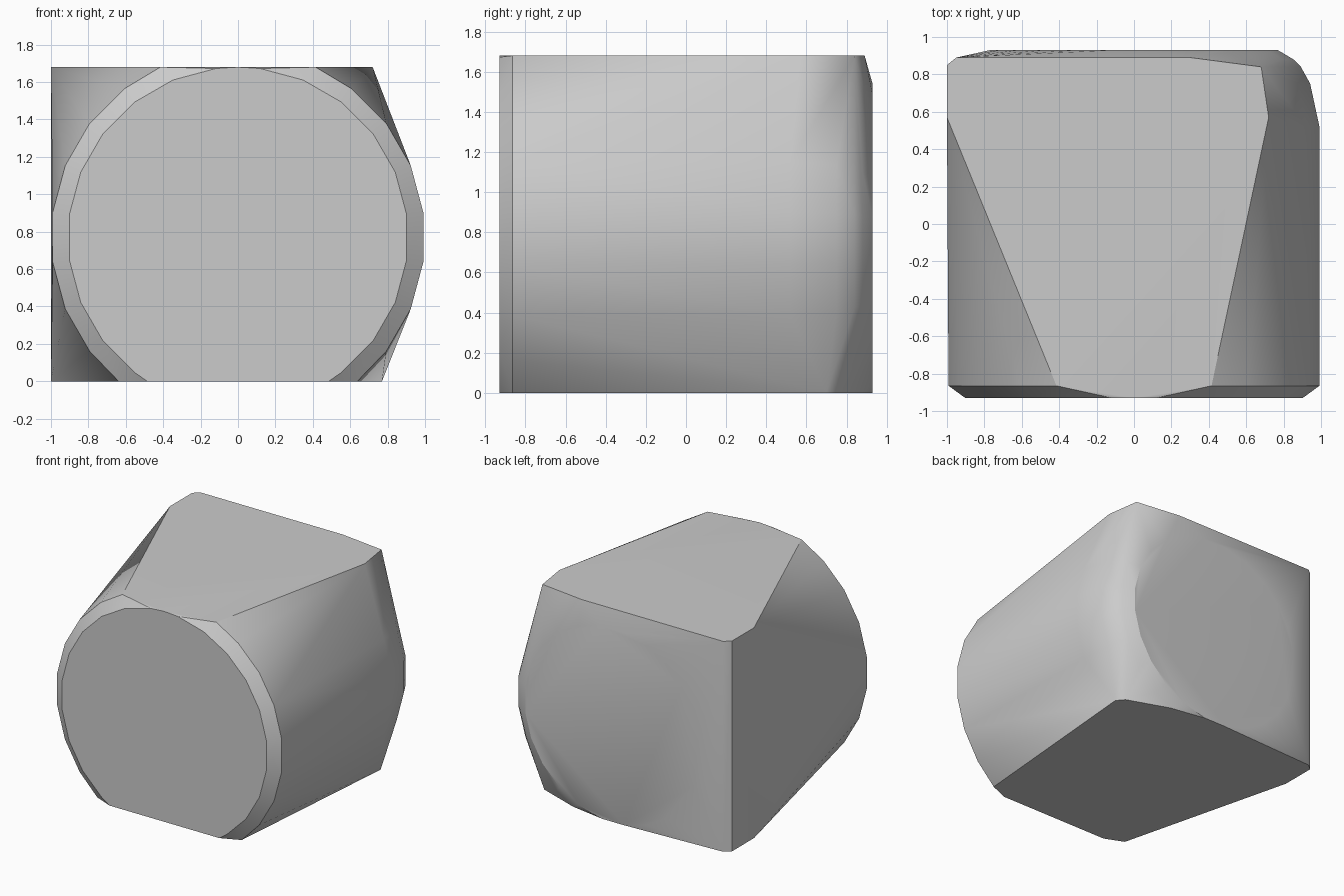
import bpy
import bmesh
from math import sin, cos, radians, sqrt

cube = bpy.data.objects.get("Cube")
if cube:
    bpy.data.objects.remove(cube, do_unlink=True)

TOP = 1.68      # flat upper limit
AXIS = 0.77     # height of the round body's axis
SIDES = 24


def clipped_ring(y, radius):
    """Circle around the y axis, cut off flat at the floor and at TOP."""
    points = []
    for i in range(SIDES):
        a = radians((i + 0.5) * 360 / SIDES)
        z = AXIS + radius * sin(a)
        if 0 <= z <= TOP:
            points.append((radius * cos(a), y, z))
    for limit in (0, TOP):
        rest = radius ** 2 - (limit - AXIS) ** 2
        if rest > 0:
            points += [(s * sqrt(rest), y, limit) for s in (-1, 1)]
    return points


# Round body with a bevelled front and a rounded back
points = []
for y, radius in ((-0.93, 0.91), (-0.865, 1.0), (0.52, 1.0), (0.75, 0.95),
                  (0.84, 0.90), (0.88, 0.86), (0.93, 0.775)):
    points += clipped_ring(y, radius)

# Square rear corners on the flat side
for z in (0, TOP):
    points += [(-1, 0.57, z), (-1, 0.85, z), (-0.95, 0.89, z)]

# Blunter rear corners on the other side
points += [(0.72, 0.57, TOP), (0.68, 0.84, TOP), (0.3, 0.89, TOP)]
points += [(0.77, 0.70, 0), (0.72, 0.76, 0)]

# Wrap everything in one convex shell
bm = bmesh.new()
for p in points:
    bm.verts.new(p)
hull = bmesh.ops.convex_hull(bm, input=bm.verts[:])
loose = [v for v in bm.verts if not v.link_faces]
bmesh.ops.delete(bm, geom=loose, context='VERTS')
bmesh.ops.dissolve_limit(bm, angle_limit=radians(0.5),
                         verts=bm.verts[:], edges=bm.edges[:])
bmesh.ops.recalc_face_normals(bm, faces=bm.faces[:])
mesh = bpy.data.meshes.new("rounded_block")
bm.to_mesh(mesh)
bm.free()
block = bpy.data.objects.new("rounded_block", mesh)
bpy.context.collection.objects.link(block)

# Plain grey
grey = bpy.data.materials.new("grey")
grey.use_nodes = True
colour = (0.6, 0.6, 0.6, 1)
grey.diffuse_color = colour
grey.node_tree.nodes["Principled BSDF"].inputs["Base Color"].default_value = colour
mesh.materials.append(grey)

# Smooth curved sides, keep the flat cuts sharp
bpy.ops.object.select_all(action='DESELECT')
block.select_set(True)
bpy.context.view_layer.objects.active = block
bpy.ops.object.shade_smooth_by_angle(angle=radians(30))
